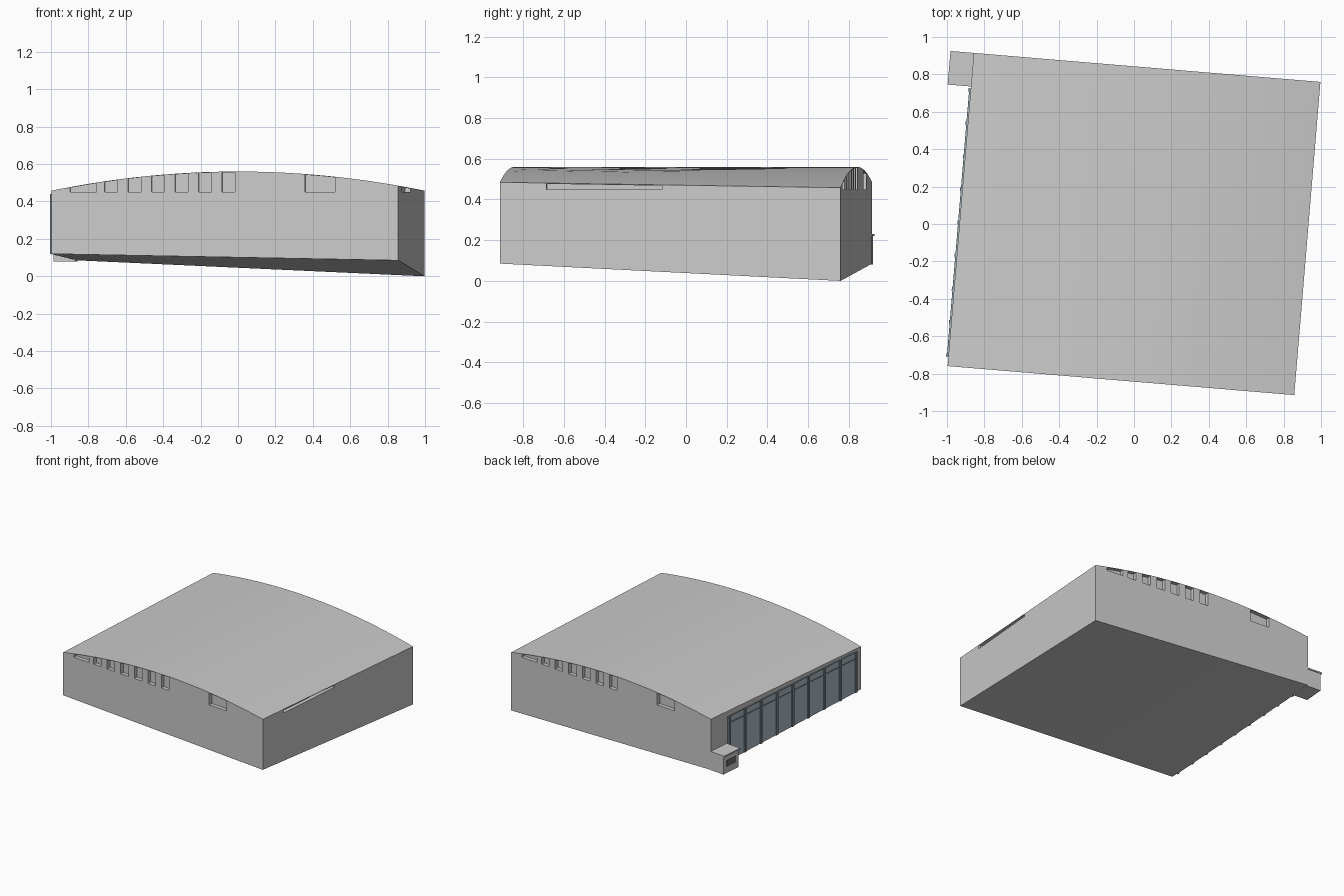
import bpy, bmesh, math
from mathutils import Vector

cube = bpy.data.objects.get("Cube")
if cube:
    bpy.data.objects.remove(cube)

HU, HV = 0.93, 0.84          # half width and half depth of the hall
TURN = math.radians(-4.78)   # the hall stands slightly turned
SILL = 0.45
DEEP = 0.03


def material(name, rgb):
    m = bpy.data.materials.new(name)
    m.use_nodes = True
    m.diffuse_color = (*rgb, 1)
    m.node_tree.nodes["Principled BSDF"].inputs["Base Color"].default_value = (*rgb, 1)
    return m


GREY = material("light grey", (0.6, 0.6, 0.6))
GLASS = material("blue grey glass", (0.42, 0.52, 0.58))
FRAME = material("dark blue grey frame", (0.22, 0.27, 0.3))
DARK = material("dark grey", (0.16, 0.16, 0.16))


def world(u, v):
    c, s = math.cos(TURN), math.sin(TURN)
    return u * c - v * s, u * s + v * c


def roof(u, v):
    return 0.56 - 0.103 * world(u, v)[0] ** 2


def ground(u, v):
    a, b = (u / HU + 1) / 2, (v / HV + 1) / 2
    return (0.12 * (1 - a) + 0.085 * a) * (1 - b) + 0.085 * (1 - a) * b


def under_roof(u, v):
    return roof(u, v) - 0.004


def level(z):
    return lambda u, v: z


def block(name, u0, u1, v0, v1, low, high, mat):
    """Upright block between two height functions, sliced along its width."""
    n = max(1, round((u1 - u0) / 0.045))
    bm = bmesh.new()
    rings = []
    for i in range(n + 1):
        u = u0 + (u1 - u0) * i / n
        spots = [(v0, low), (v1, low), (v1, high), (v0, high)]
        rings.append([bm.verts.new((*world(u, v), h(u, v))) for v, h in spots])
    for a, b in zip(rings, rings[1:]):
        for k in range(4):
            bm.faces.new((a[k], a[k - 1], b[k - 1], b[k]))
    bm.faces.new(rings[0])
    bm.faces.new(rings[-1][::-1])
    bmesh.ops.recalc_face_normals(bm, faces=bm.faces)
    mesh = bpy.data.meshes.new(name)
    bm.to_mesh(mesh)
    bm.free()
    ob = bpy.data.objects.new(name, mesh)
    bpy.context.collection.objects.link(ob)
    mesh.materials.append(mat)
    bpy.ops.object.select_all(action='DESELECT')
    bpy.context.view_layer.objects.active = ob
    ob.select_set(True)
    bpy.ops.object.shade_smooth_by_angle(angle=math.radians(30))
    return ob


def solid_spans(gaps, start, end):
    """Stretches of wall left between the gaps."""
    edges = [start] + [e for g in gaps for e in g] + [end]
    return list(zip(edges[::2], edges[1::2]))


# Main hall and its curved roof skin
block("hall_core", -HU, HU - DEEP, -HV + DEEP, HV - DEEP, ground, under_roof, GREY)
block("curved_roof", -HU, HU, -HV, HV, under_roof, roof, GREY)

# Front and back walls with high slots under the roof, turned copies of each other
slots = [(-0.83, -0.69)]
slots += [(-0.645 + 0.126 * i, -0.575 + 0.126 * i) for i in range(6)]
slots += [(0.43, 0.59)]
for side, name in ((-1, "front"), (1, "back")):
    va, vb = sorted((side * HV, side * (HV - DEEP)))
    block(name + "_wall", -HU, HU, va, vb, ground, level(SILL), GREY)
    for a, b in solid_spans(slots, -HU, HU):
        ua, ub = sorted((-side * a, -side * b))
        block(name + "_upper_wall", ua, ub, va, vb, level(SILL), under_roof, GREY)

# Left wall with one long slot
V_IN = HV - DEEP
block("left_wall", HU - DEEP, HU, -V_IN, V_IN, ground, level(SILL), GREY)
for a, b in solid_spans([(-0.61, -0.04)], -V_IN, V_IN):
    block("left_upper_wall", HU - DEEP, HU, a, b, level(SILL), under_roof, GREY)

# Glazed facade on the right side: panes, posts and rails
V0, V1, BAYS = -0.78, 0.64, 8
step = (V1 - V0) / BAYS
for i in range(BAYS):
    v = V0 + i * step
    block("glass_pane", -HU - 0.004, -HU, v, v + step, ground, level(0.44), GLASS)
for i in range(BAYS + 1):
    v = V0 + i * step
    block("facade_post", -HU - 0.012, -HU, v - 0.01, v + 0.01, ground, level(0.44), FRAME)
for z in (0.38, 0.432):
    block("facade_rail", -HU - 0.008, -HU, V0, V1, level(z), level(z + 0.008), FRAME)

# Small entrance kiosk at the back right corner
block("kiosk", -HU - 0.115, -HU, 0.67, HV - 0.005, level(0.08), level(0.22), GREY)
block("kiosk_roof", -HU - 0.125, -HU, 0.66, HV, level(0.22), level(0.23), GREY)
block("kiosk_grille", -HU - 0.119, -HU - 0.115, 0.7, 0.8, level(0.13), level(0.18), DARK)
